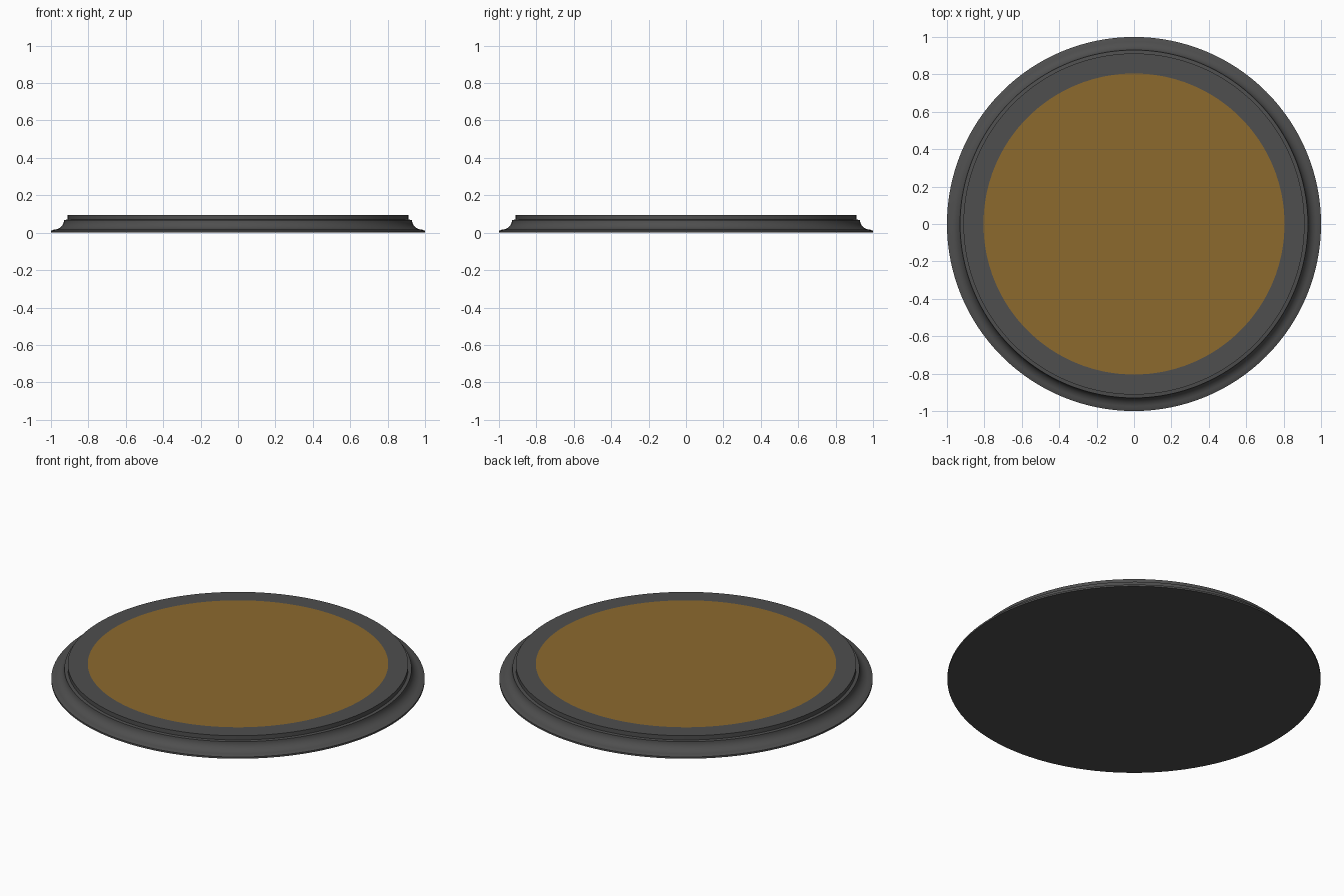
import bpy, bmesh, math

cube = bpy.data.objects.get("Cube")
if cube:
    bpy.data.objects.remove(cube, do_unlink=True)

SIDES = 128
INLAY_RADIUS = 0.805


def make_material(name, colour):
    mat = bpy.data.materials.new(name)
    mat.use_nodes = True
    mat.diffuse_color = (*colour, 1)
    bsdf = mat.node_tree.nodes["Principled BSDF"]
    bsdf.inputs["Base Color"].default_value = (*colour, 1)
    bsdf.inputs["Roughness"].default_value = 0.7
    return mat


def ring(bm, radius, z):
    angles = [2 * math.pi * i / SIDES for i in range(SIDES)]
    return [bm.verts.new((radius * math.cos(a), radius * math.sin(a), z)) for a in angles]


# Moulded edge from the foot to the inlay: lip, concave cove, ledge, raised rim
foot = [(1.0, 0.0), (1.0, 0.01)]
cove = []
for i in range(9):
    a = math.pi / 2 * i / 8
    cove.append((0.985 - 0.055 * math.sin(a), 0.068 - 0.052 * math.cos(a)))
rim = [(0.912, 0.07), (0.912, 0.095), (INLAY_RADIUS, 0.095)]

bm = bmesh.new()
rings = [ring(bm, r, z) for r, z in foot + cove + rim]
for low, high in zip(rings, rings[1:]):
    for i in range(SIDES):
        j = (i + 1) % SIDES
        bm.faces.new((low[i], low[j], high[j], high[i]))

# Underside and the flush coloured disc on top
bm.faces.new(list(reversed(rings[0])))
inlay = bm.faces.new(rings[-1])
inlay.material_index = 1

mesh = bpy.data.meshes.new("round_base")
bm.to_mesh(mesh)
bm.free()
mesh.materials.append(make_material("dark grey", (0.077, 0.077, 0.077)))
mesh.materials.append(make_material("ochre brown", (0.265, 0.144, 0.027)))

base = bpy.data.objects.new("round_base", mesh)
bpy.context.collection.objects.link(base)
bpy.ops.object.select_all(action="DESELECT")
base.select_set(True)
bpy.context.view_layer.objects.active = base
bpy.ops.object.shade_smooth_by_angle(angle=math.radians(30))
